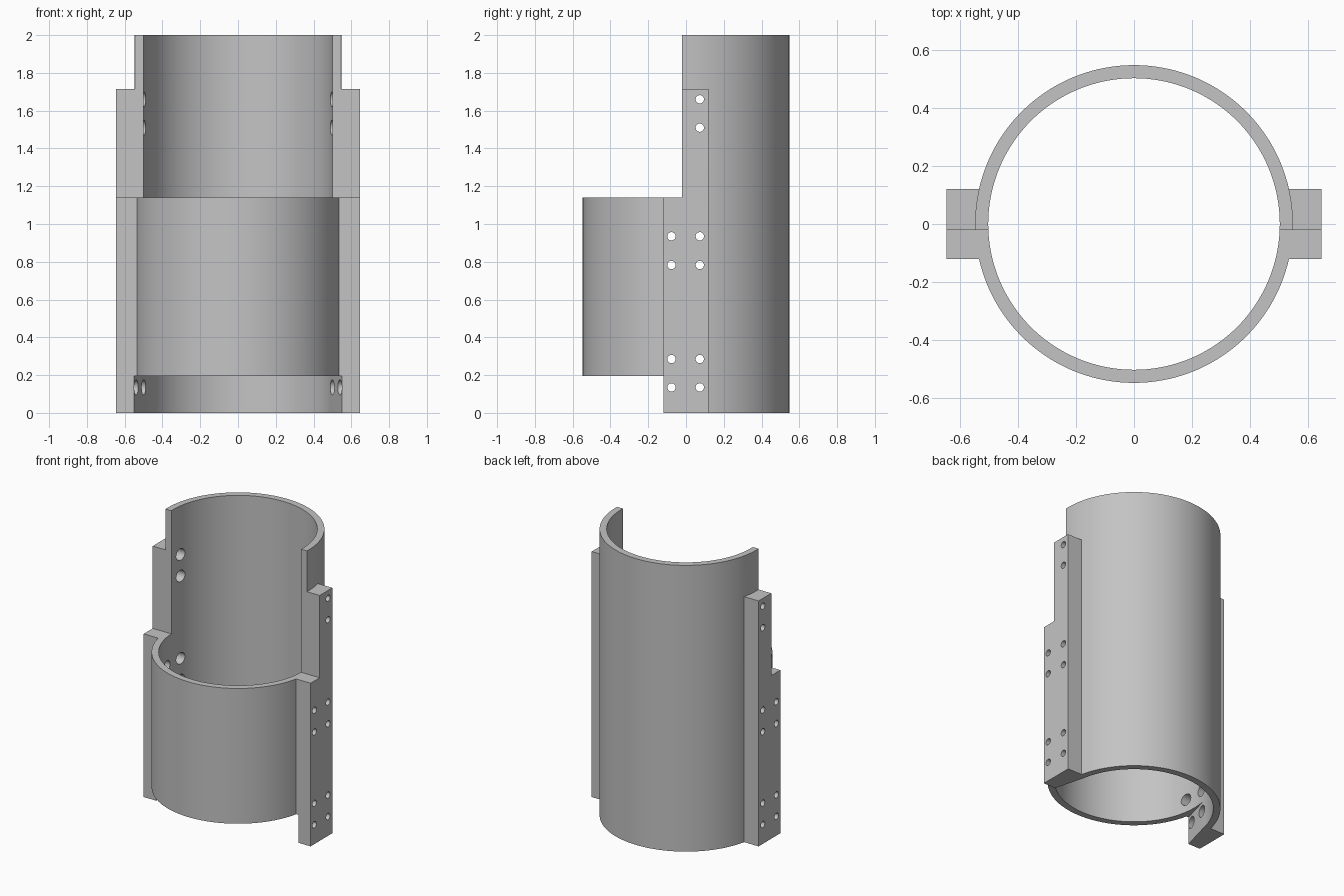
import bpy, math

if "Cube" in bpy.data.objects:
    bpy.data.objects.remove(bpy.data.objects["Cube"])

grey = bpy.data.materials.new("light_grey")
grey.diffuse_color = (0.55, 0.55, 0.55, 1)
grey.use_nodes = True
grey.node_tree.nodes["Principled BSDF"].inputs["Base Color"].default_value = grey.diffuse_color


def prism(name, points, z0, z1):
    """Extrude an xy outline from z0 to z1."""
    n = len(points)
    verts = [(x, y, z) for z in (z0, z1) for x, y in points]
    faces = [tuple(range(n))[::-1], tuple(range(n, 2 * n))]
    faces += [(i, (i + 1) % n, n + (i + 1) % n, n + i) for i in range(n)]
    mesh = bpy.data.meshes.new(name)
    mesh.from_pydata(verts, [], faces)
    ob = bpy.data.objects.new(name, mesh)
    bpy.context.collection.objects.link(ob)
    return ob


def circle(r, n=144):
    return [(r * math.cos(2 * math.pi * i / n), r * math.sin(2 * math.pi * i / n))
            for i in range(n)]


def rect(x, y0, y1):
    return [(-x, y0), (x, y0), (x, y1), (-x, y1)]


def rod(name, r, half, y, z):
    """Cylinder along x, centred on x = 0."""
    bpy.ops.mesh.primitive_cylinder_add(vertices=32, radius=r, depth=2 * half,
                                        location=(0, y, z),
                                        rotation=(0, math.pi / 2, 0))
    ob = bpy.context.object
    ob.name = name
    return ob


def combine(body, other, op):
    mod = body.modifiers.new(op, 'BOOLEAN')
    mod.operation, mod.solver, mod.object = op, 'EXACT', other
    bpy.context.view_layer.objects.active = body
    bpy.ops.object.modifier_apply(modifier=mod.name)
    bpy.data.objects.remove(other)


# Tube with side flanges
body = prism("split_sleeve", circle(0.547), 0, 2)
combine(body, prism("flanges", rect(0.645, -0.12, 0.12), 0, 1.715), 'UNION')

# Main bore
combine(body, prism("bore", circle(0.502), -0.1, 2.1), 'DIFFERENCE')

# Open front above the lower collar
combine(body, prism("upper_opening", rect(0.9, -0.9, -0.02), 1.14, 2.1), 'DIFFERENCE')

# Open front at the foot, with drafted inner flange sides
foot = [(0.484, 0.129), (-0.484, 0.129), (-0.551, -0.121),
        (-0.551, -0.8), (0.551, -0.8), (0.551, -0.121)]
combine(body, prism("foot_opening", foot, -0.1, 0.195), 'DIFFERENCE')

# Screw holes, wider on the inside for the heads
holes = [(y, z) for z in (0.135, 0.285, 0.783, 0.935) for y in (-0.077, 0.073)]
holes += [(0.073, z) for z in (1.51, 1.66)]
for y, z in holes:
    combine(body, rod("screw_hole", 0.022, 0.9, y, z), 'DIFFERENCE')
    combine(body, rod("screw_head", 0.04, 0.585, y, z), 'DIFFERENCE')

# Finish
body.data.materials.clear()
body.data.materials.append(grey)
for p in body.data.polygons:
    p.material_index = 0
bpy.ops.object.select_all(action='DESELECT')
body.select_set(True)
bpy.context.view_layer.objects.active = body
bpy.ops.object.shade_smooth_by_angle(angle=math.radians(12))
